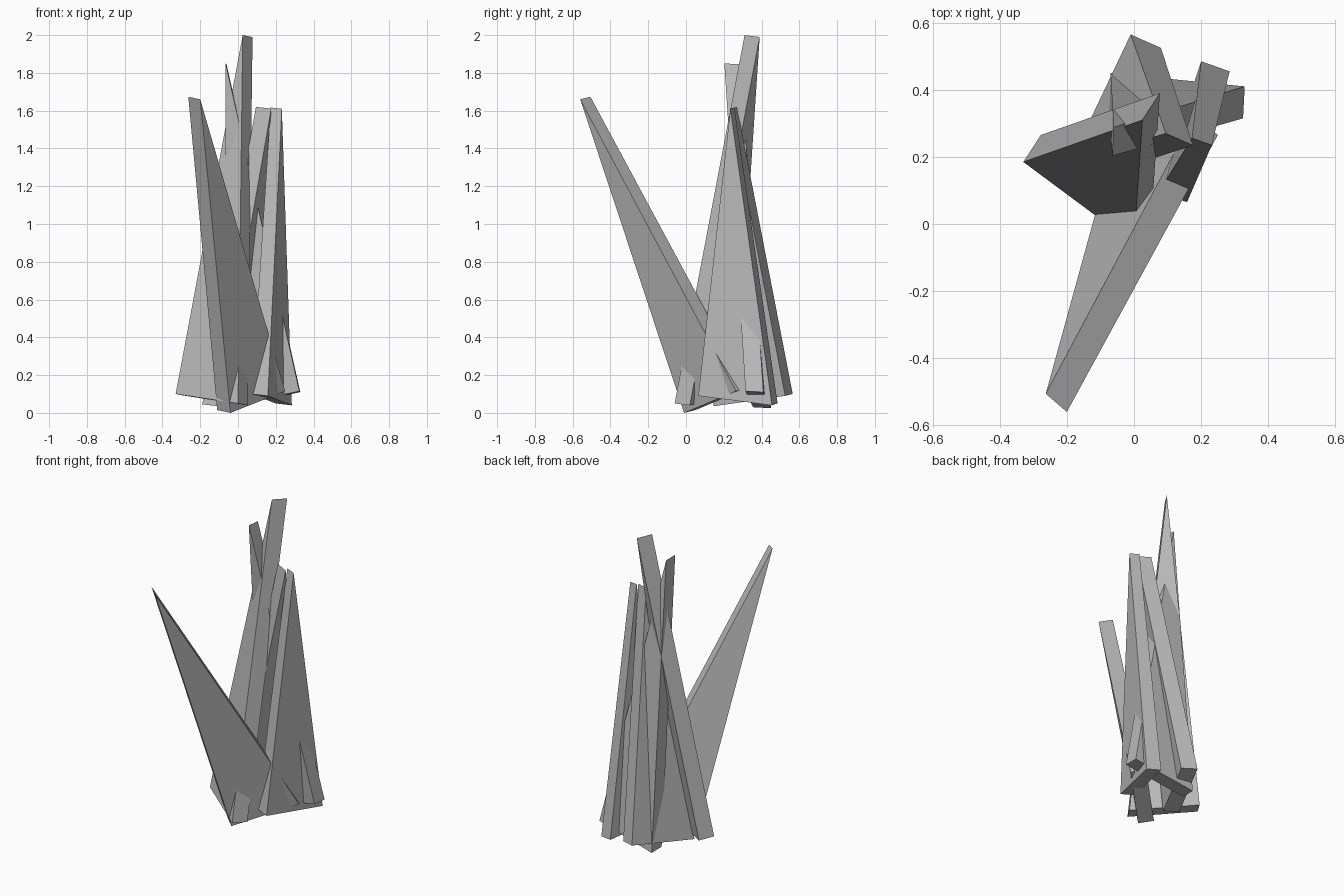
import bpy
import bmesh
from mathutils import Vector

cube = bpy.data.objects.get("Cube")
if cube:
    bpy.data.objects.remove(cube, do_unlink=True)

# One plain stone colour
stone = bpy.data.materials.new("grey_stone")
stone.use_nodes = True
colour = (0.5, 0.5, 0.5, 1)
stone.diffuse_color = colour
stone.node_tree.nodes["Principled BSDF"].inputs["Base Color"].default_value = colour


def make_shard(name, ridge, base_start, base_end, width, ridge_scale=0.9):
    """Tall wedge: a triangular profile extruded along its width, thinner at the ridge."""
    width = Vector(width)
    bm = bmesh.new()
    profile = [bm.verts.new(point) for point in (base_start, base_end, ridge)]
    near_face = bm.faces.new(profile)
    result = bmesh.ops.extrude_face_region(bm, geom=[near_face], use_keep_orig=True)
    far_verts = [item for item in result["geom"] if isinstance(item, bmesh.types.BMVert)]
    top = max(far_verts, key=lambda vert: vert.co.z)
    for vert in far_verts:
        vert.co += width * (ridge_scale if vert is top else 1)
    bmesh.ops.recalc_face_normals(bm, faces=bm.faces)
    mesh = bpy.data.meshes.new(name)
    bm.to_mesh(mesh)
    bm.free()
    mesh.materials.append(stone)
    shard = bpy.data.objects.new(name, mesh)
    bpy.context.collection.objects.link(shard)
    return shard


# Shard leaning out to the front
make_shard("front_leaning_shard", ridge=(-.2, -.56, 1.66),
           base_start=(-.04, -.01, 0), base_end=(.25, .265, .115),
           width=(-.07, .06, .015))

# Tallest shard, in the middle
make_shard("tallest_shard", ridge=(.025, .31, 2),
           base_start=(-.33, .185, .1), base_end=(0, -.06, .05),
           width=(.052, .08, -.01), ridge_scale=1)

# Upright shard on the left side
make_shard("left_shard", ridge=(.232, .235, 1.61),
           base_start=(.158, .065, .09), base_end=(.285, .455, .04),
           width=(-.085, .03, .01), ridge_scale=.7)

# Shard crossing the cluster from side to side
make_shard("crossing_shard", ridge=(-.065, .203, 1.85),
           base_start=(.325, .315, .115), base_end=(-.075, .355, .03),
           width=(.005, .095, -.005))

# Shard rising from the back
make_shard("back_shard", ridge=(.095, .27, 1.62),
           base_start=(-.01, .565, .1), base_end=(-.19, .185, .045),
           width=(.09, -.04, -.01))
